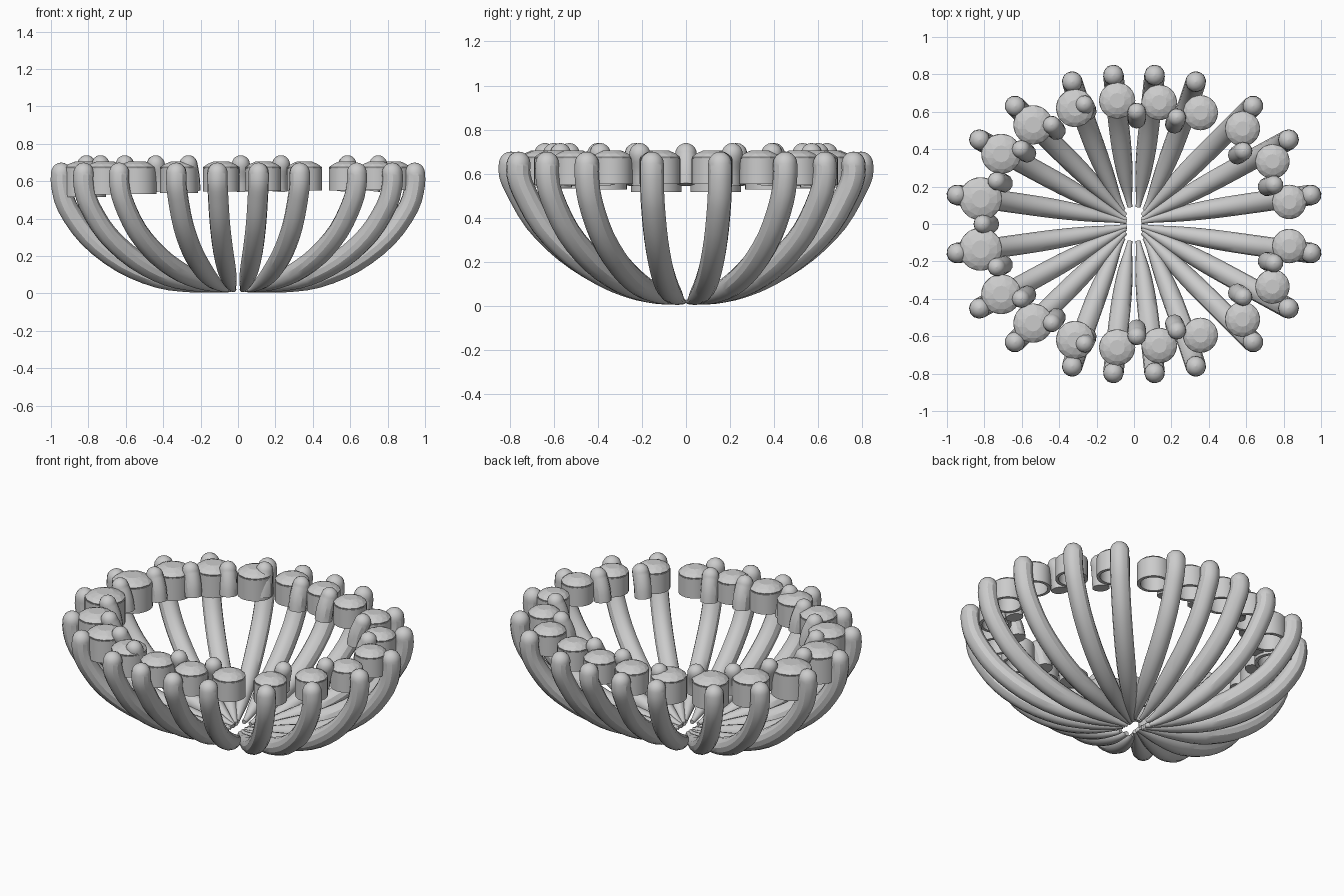
import bpy, bmesh
from math import cos, sin, pi, sqrt, hypot
from mathutils import Vector

if "Cube" in bpy.data.objects:
    bpy.data.objects.remove(bpy.data.objects["Cube"])


def catmull(pts, n=3):
    """Resample a path of 4D points (x, y, z, radius) smoothly."""
    p = [pts[0]] + pts + [pts[-1]]
    out = []
    for i in range(1, len(p) - 2):
        a, b, c, d = p[i - 1:i + 3]
        for k in range(n):
            t = k / n
            out.append(0.5 * (2 * b + (c - a) * t + (2 * a - 5 * b + 4 * c - d) * t * t
                              + (3 * b - a - 3 * c + d) * t ** 3))
    return out + [pts[-1]]


def tube(name, pts):
    """Tapered round rod ending in a domed tip that points upward."""
    path = list(pts)
    x, y, z, r = path[-1]
    for k in range(1, 6):
        a = k / 5 * pi / 2
        path.append(Vector((x, y, z + r * sin(a), max(r * cos(a), 0.001))))
    cu = bpy.data.curves.new(name, 'CURVE')
    cu.dimensions = '3D'
    cu.bevel_depth = 1.0
    cu.bevel_resolution = 4
    cu.use_fill_caps = True
    sp = cu.splines.new('POLY')
    sp.points.add(len(path) - 1)
    for q, v in zip(sp.points, path):
        q.co = (v[0], v[1], v[2], 1)
        q.radius = v[3]
    sp.use_smooth = True
    ob = bpy.data.objects.new(name, cu)
    bpy.context.collection.objects.link(ob)
    bpy.ops.object.select_all(action='DESELECT')
    ob.select_set(True)
    bpy.context.view_layer.objects.active = ob
    bpy.ops.object.convert(target='MESH')
    bpy.ops.object.shade_smooth_by_angle()


def mesh_object(name, bm, smooth):
    bmesh.ops.recalc_face_normals(bm, faces=bm.faces)
    me = bpy.data.meshes.new(name)
    bm.to_mesh(me)
    bm.free()
    ob = bpy.data.objects.new(name, me)
    bpy.context.collection.objects.link(ob)
    if smooth:
        bpy.ops.object.select_all(action='DESELECT')
        ob.select_set(True)
        bpy.context.view_layer.objects.active = ob
        bpy.ops.object.shade_smooth_by_angle()


def circle(bm, x, y, r, z, n, turn=0.0):
    return [bm.verts.new((x + r * cos(2 * pi * (i + turn) / n),
                          y + r * sin(2 * pi * (i + turn) / n), z)) for i in range(n)]


def bridge(bm, a, b):
    n = len(a)
    for i in range(n):
        bm.faces.new((a[i], a[(i + 1) % n], b[(i + 1) % n], b[i]))


def zigzag(bm, a, b):
    """Triangulated band; b is turned half a step from a."""
    n = len(a)
    for i in range(n):
        j = (i + 1) % n
        bm.faces.new((a[i], a[j], b[i]))
        bm.faces.new((a[j], b[j], b[i]))


def bezel(x, y, r):
    bm = bmesh.new()
    low, top = 0.70 - 1.6 * r, 0.668
    rings = [circle(bm, x, y, q, z, 32) for q, z in
             ((r, low), (r, top), (r * .8, top), (r * .8, low))]
    for i in range(4):
        bridge(bm, rings[i], rings[(i + 1) % 4])
    mesh_object("bezel_ring", bm, True)


def gem(x, y, r):
    bm = bmesh.new()
    n = 12
    point = circle(bm, x, y, r * .3, 0.63, n)
    low = circle(bm, x, y, r * .96, 0.66, n)
    girdle = circle(bm, x, y, r * 1.0, 0.675, n)
    crown = circle(bm, x, y, r * .78, 0.692, n, .5)
    table = circle(bm, x, y, r * .42, 0.706, n, 1)
    bm.faces.new(point)
    bridge(bm, point, low)
    bridge(bm, low, girdle)
    zigzag(bm, girdle, crown)
    zigzag(bm, crown, table)
    bm.faces.new(table)
    mesh_object("faceted_gem", bm, False)


# Curved ribs: side profile blends between the long and short direction
SCALE = (.04, .11, .26, .45, .66, .845, .965, 1, 1)
Z_LONG = (.02, .025, .045, .08, .165, .30, .46, .58, .645)
Z_SHORT = (.02, .03, .075, .15, .255, .39, .54, .60, .645)
RAD = (.013, .02, .04, .052, .055, .055, .055, .055, .055)
TIPS = ((.945, .155), (.825, .45), (.635, .63), (.33, .76), (.11, .795))
for tx, ty in TIPS:
    w = (tx / hypot(tx, ty)) ** 1.5
    for sx in (1, -1):
        for sy in (1, -1):
            pts = []
            for s, zl, zs, r in zip(SCALE, Z_LONG, Z_SHORT, RAD):
                s = s + (1 - w) * .08 * (1 - s)
                px = s ** .75 if tx < .4 else s
                py = s ** .8 if ty < .2 else s
                pts.append(Vector((sx * tx * px, sy * ty * py, w * zl + (1 - w) * zs, r)))
            tube("rib", catmull(pts))

# Ring of gems in bezels, slightly larger toward -x
GEMS = ((-.82, .135, .115), (-.71, .375, .107), (-.54, .53, .105), (-.315, .62, .102),
        (-.09, .66, .097), (.135, .65, .095), (.355, .595, .094), (.58, .51, .094),
        (.74, .335, .092), (.83, .118, .092))
for x, y, r in GEMS:
    for sy in (1, -1):
        bezel(x, sy * y, r)
        gem(x, sy * y, r)

# Short inner prongs between the gems
PRONGS = ((-.81, 0), (-.735, .23), (-.605, .40), (-.44, .53), (-.265, .64),
          (.015, .60), (.23, .57), (.585, .39), (.75, .21))
for x, y in PRONGS:
    for sy in ((1, -1) if y else (1,)):
        d = Vector((x, sy * y)).normalized() * .04
        pts = [Vector((x - d.x, sy * y - d.y, .55, .05)),
               Vector((x - d.x * .7, sy * y - d.y * .7, .62, .05)),
               Vector((x, sy * y, .69, .049))]
        tube("prong", catmull(pts))
